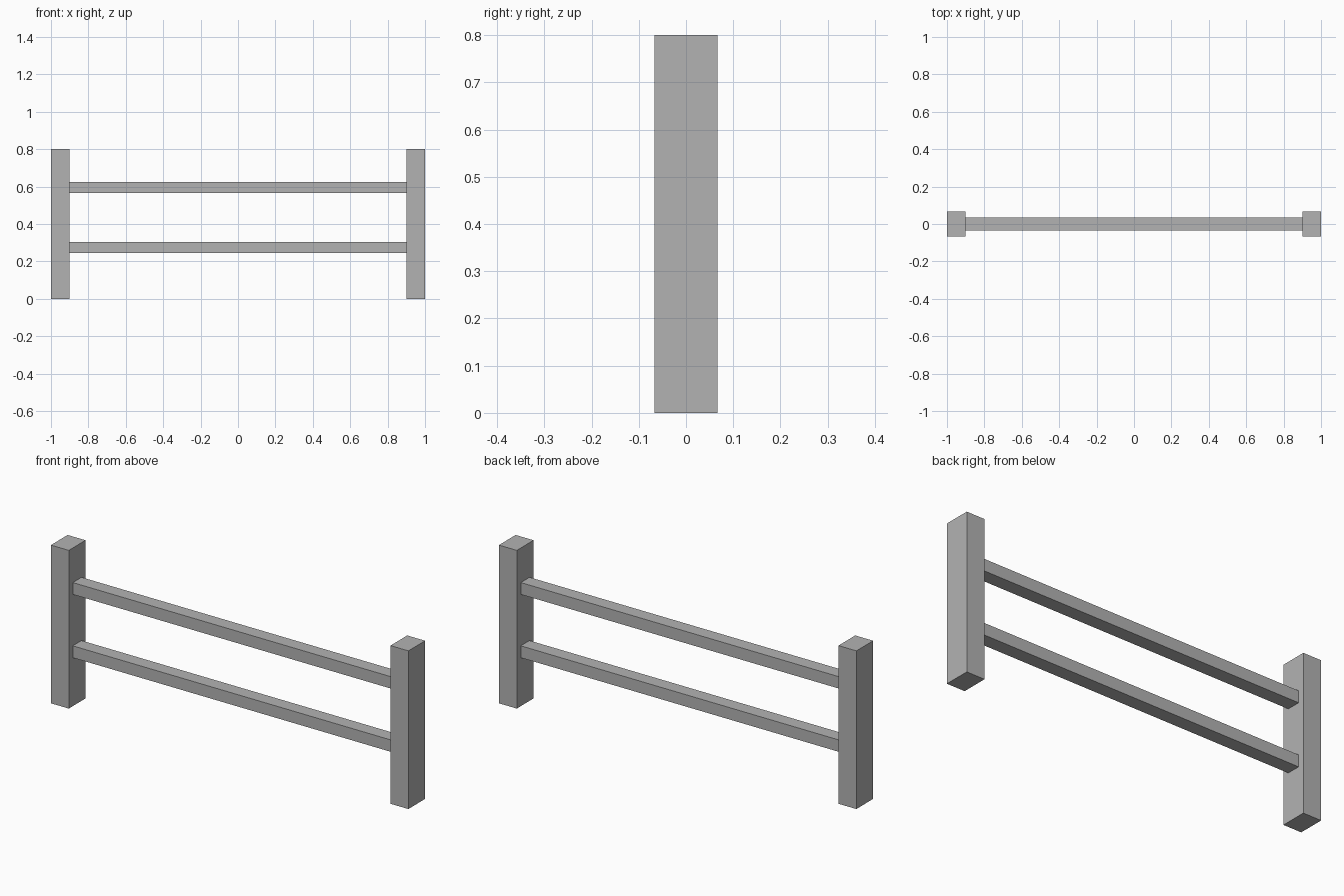
import bpy

if "Cube" in bpy.data.objects:
    bpy.data.objects.remove(bpy.data.objects["Cube"])

grey = bpy.data.materials.new("plain_grey")
grey.diffuse_color = (0.45, 0.45, 0.45, 1)
grey.use_nodes = True
grey.node_tree.nodes["Principled BSDF"].inputs["Base Color"].default_value = grey.diffuse_color


def box(name, x, y, z):
    """Box spanning the given (min, max) ranges."""
    bpy.ops.mesh.primitive_cube_add(size=1)
    ob = bpy.context.object
    ob.name = name
    ob.scale = [b - a for a, b in (x, y, z)]
    ob.location = [(a + b) / 2 for a, b in (x, y, z)]
    bpy.ops.object.transform_apply(location=True, rotation=False, scale=True)
    ob.data.materials.append(grey)


# upright posts at both ends
box("left_post", (-1, -0.9), (-0.067, 0.067), (0, 0.8))
box("right_post", (0.9, 1), (-0.067, 0.067), (0, 0.8))

# horizontal rails between the posts
for name, z in (("lower_rail", 0.245), ("upper_rail", 0.565)):
    box(name, (-0.9, 0.9), (-0.035, 0.035), (z, z + 0.06))
